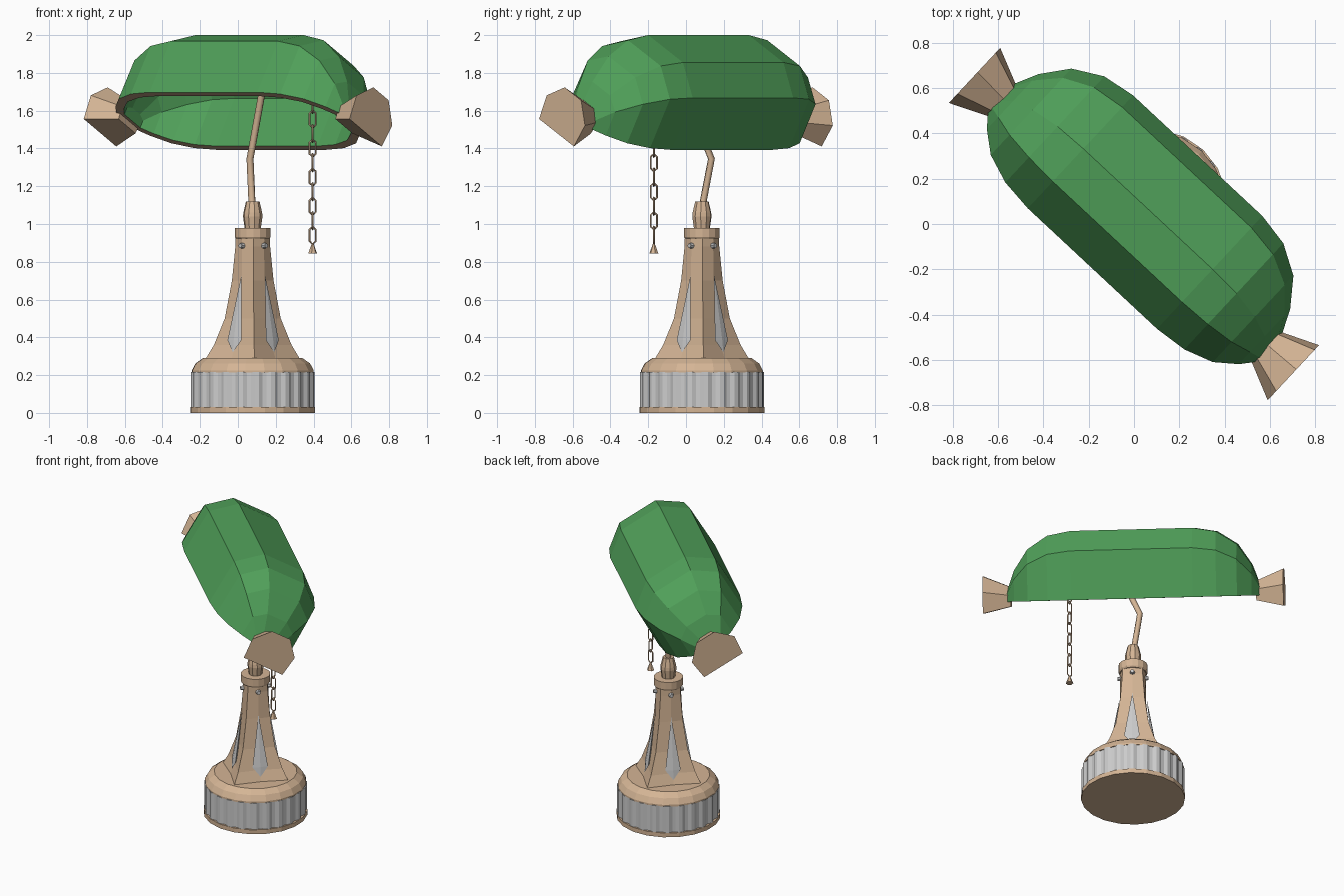
import bpy, bmesh, math
from mathutils import Vector, Matrix

if "Cube" in bpy.data.objects:
    bpy.data.objects.remove(bpy.data.objects["Cube"])

# Working frame: X along the shade, Y across it, turned about Z
TURN = Matrix.Rotation(math.radians(-43), 4, 'Z')
BASE = (0.0, 0.115)


def material(name, col):
    m = bpy.data.materials.new(name)
    m.diffuse_color = (*col, 1)
    m.use_nodes = True
    m.node_tree.nodes["Principled BSDF"].inputs["Base Color"].default_value = m.diffuse_color
    return m


TAN = material("brass_tan", (0.66, 0.46, 0.30))
GREEN = material("green_glass", (0.08, 0.35, 0.10))


def finish(name, bm, mats=()):
    bmesh.ops.recalc_face_normals(bm, faces=bm.faces)
    bm.transform(TURN)
    me = bpy.data.meshes.new(name)
    bm.to_mesh(me)
    bm.free()
    for m in mats:
        me.materials.append(m)
    ob = bpy.data.objects.new(name, me)
    bpy.context.collection.objects.link(ob)
    return ob


def loft(name, rings, mats=()):
    """Closed rings joined in order, capped at both ends."""
    bm = bmesh.new()
    vs = [[bm.verts.new(p) for p in r] for r in rings]
    n = len(vs[0])
    for a, b in zip(vs, vs[1:]):
        for i in range(n):
            j = (i + 1) % n
            bm.faces.new((a[i], a[j], b[j], b[i]))
    bm.faces.new(vs[0])
    bm.faces.new(vs[-1])
    return finish(name, bm, mats)


def lathe(name, profile, sides, mats=(), centre=BASE):
    loft(name, [[(centre[0] + r * math.cos(2 * math.pi * i / sides),
                  centre[1] + r * math.sin(2 * math.pi * i / sides), z)
                 for i in range(sides)] for r, z in profile], mats)


def tube(name, pts, radius, cyclic=False, res=1):
    cu = bpy.data.curves.new(name, 'CURVE')
    cu.dimensions = '3D'
    cu.bevel_depth, cu.bevel_resolution, cu.use_fill_caps = radius, res, True
    sp = cu.splines.new('POLY')
    sp.points.add(len(pts) - 1)
    for q, p in zip(sp.points, pts):
        q.co = (*(TURN @ Vector(p)), 1)
    sp.use_cyclic_u = cyclic
    cu.materials.append(TAN)
    ob = bpy.data.objects.new(name, cu)
    bpy.context.collection.objects.link(ob)
    bpy.ops.object.select_all(action='DESELECT')
    ob.select_set(True)
    bpy.context.view_layer.objects.active = ob
    bpy.ops.object.convert(target='MESH')


# Base: foot disc, ribbed grey ring, bevelled top
lathe("base_foot", [(0.333, 0), (0.333, 0.03)], 20, [TAN])
lathe("base_top", [(0.325, 0.213), (0.325, 0.225), (0.305, 0.262), (0.265, 0.29)], 20, [TAN])
RIBS = 24
loft("base_ribbed_ring", [[((0.328 if i % 4 < 2 else 0.317) * math.cos(math.pi * i / (2 * RIBS)),
                            BASE[1] + (0.328 if i % 4 < 2 else 0.317) * math.sin(math.pi * i / (2 * RIBS)), z)
                           for i in range(4 * RIBS)] for z in (0.028, 0.216)])

# Post: four hollowed faces with sharp corners (z, corner radius, face radius)
POST = [(0.285, 0.25, 0.165), (0.36, 0.205, 0.135), (0.50, 0.148, 0.105),
        (0.70, 0.11, 0.084), (0.88, 0.092, 0.082), (0.95, 0.09, 0.084)]


def face_radius(z):
    for (z0, _, a), (z1, _, b) in zip(POST, POST[1:]):
        if z <= z1:
            return a + (b - a) * (z - z0) / (z1 - z0)


loft("post", [[((c if i % 2 else f) * math.cos(i * math.pi / 4),
                BASE[1] + (c if i % 2 else f) * math.sin(i * math.pi / 4), z)
               for i in range(8)] for z, c, f in POST], [TAN])
lathe("post_collar", [(0.088, 0.92), (0.094, 0.93), (0.094, 0.98)], 16, [TAN])

# Grey spear inlay and bolt on each post face
for k in range(4):
    place = Matrix.Translation((BASE[0], BASE[1], 0)) @ Matrix.Rotation(k * math.pi / 2, 4, 'Z')
    bm = bmesh.new()
    rim = [bm.verts.new((face_radius(z) + o, y, z)) for y, z, o in
           ((0, 0.32, 0.004), (0.05, 0.385, 0.012), (0, 0.73, 0.004), (-0.05, 0.385, 0.012))]
    tip = bm.verts.new((face_radius(0.385) + 0.018, 0, 0.385))
    low = bm.verts.new((face_radius(0.385) - 0.01, 0, 0.385))
    for i in range(4):
        a, b = rim[i], rim[(i + 1) % 4]
        bm.faces.new((a, b, tip))
        bm.faces.new((b, a, low))
    bm.transform(place)
    finish("post_spear_inlay", bm)
    bm = bmesh.new()
    bmesh.ops.create_cone(bm, cap_ends=True, segments=8, radius1=0.018, radius2=0.012, depth=0.025,
                          matrix=place @ Matrix.Translation((0.086, 0, 0.885))
                          @ Matrix.Rotation(math.pi / 2, 4, 'Y'))
    finish("post_bolt", bm)

# Ferrule and bent stem up into the shade
lathe("ferrule", [(0.042, 0.97), (0.052, 1.04), (0.05, 1.06), (0.036, 1.12)], 10, [TAN])
tube("stem", [(-0.005, 0.115, 1.10), (-0.045, 0.142, 1.345), (0.19, 0.045, 1.93)], 0.019)

# Shade frame: rim plane tilted 30 degrees, T across the rim, N away from it
ORIGIN = Vector((0, -0.005, 1.545))
C30, S30 = math.cos(math.pi / 6), 0.5


def tilt(u, t, n):
    return ORIGIN + Vector((u, t * C30 + n * S30, -t * S30 + n * C30))


# Shade: lofted half shell with wall thickness and a tan rim
ENDS = [(0.39, 1, 1), (0.54, 0.94, 0.94), (0.67, 0.77, 0.75), (0.76, 0.50, 0.45), (0.81, 0.27, 0.15)]
STATIONS = [(-u, a, b) for u, a, b in reversed(ENDS)] + ENDS
bm = bmesh.new()


def shell(half, ku):
    pts = half + [(-t, n) for t, n in reversed(half)]
    rows = [[bm.verts.new(tilt(u * ku, t * a, n * b)) for t, n in pts] for u, a, b in STATIONS]
    for r, s in zip(rows, rows[1:]):
        for i in range(5):
            bm.faces.new((r[i], r[i + 1], s[i + 1], s[i]))
    bm.faces.new(rows[0])
    bm.faces.new(rows[-1])
    return rows


outer = shell([(0.305, 0), (0.30, 0.315), (0.145, 0.442)], 1)
inner = shell([(0.265, 0), (0.262, 0.29), (0.128, 0.405)], 0.94)
border = lambda rows: [r[0] for r in rows] + [r[-1] for r in reversed(rows)]
bo, bi = border(outer), border(inner)
for i in range(len(bo)):
    j = (i + 1) % len(bo)
    bm.faces.new((bo[i], bo[j], bi[j], bi[i])).material_index = 1
finish("shade", bm, [GREEN, TAN])

# Flared end caps: six-point arcs cut flat underneath
for side in (-1, 1):
    loft("shade_end_cap", [[tilt(side * u, r * math.sin(math.radians(a)),
                                 0.013 + r * math.cos(math.radians(a)))
                            for a in range(-120, 121, 48)] for u, r in ((0.785, 0.088), (0.962, 0.168))], [TAN])

# Pull chain of alternating links, with a small pyramid weight
CX, CY = 0.405, 0.145
for k in range(10):
    z = 0.94 + 0.077 * k
    link = [(0, -0.047), (0.017, -0.03), (0.017, 0.03), (0, 0.047), (-0.017, 0.03), (-0.017, -0.03)]
    a = math.radians(43 + 90 * (k % 2))
    tube("chain_link", [(CX + w * math.cos(a), CY + w * math.sin(a), z + h) for w, h in link],
         0.005, True, 0)
lathe("chain_weight", [(0.024, 0.845), (0.019, 0.858), (0.004, 0.9)], 6, [TAN], (CX, CY))
